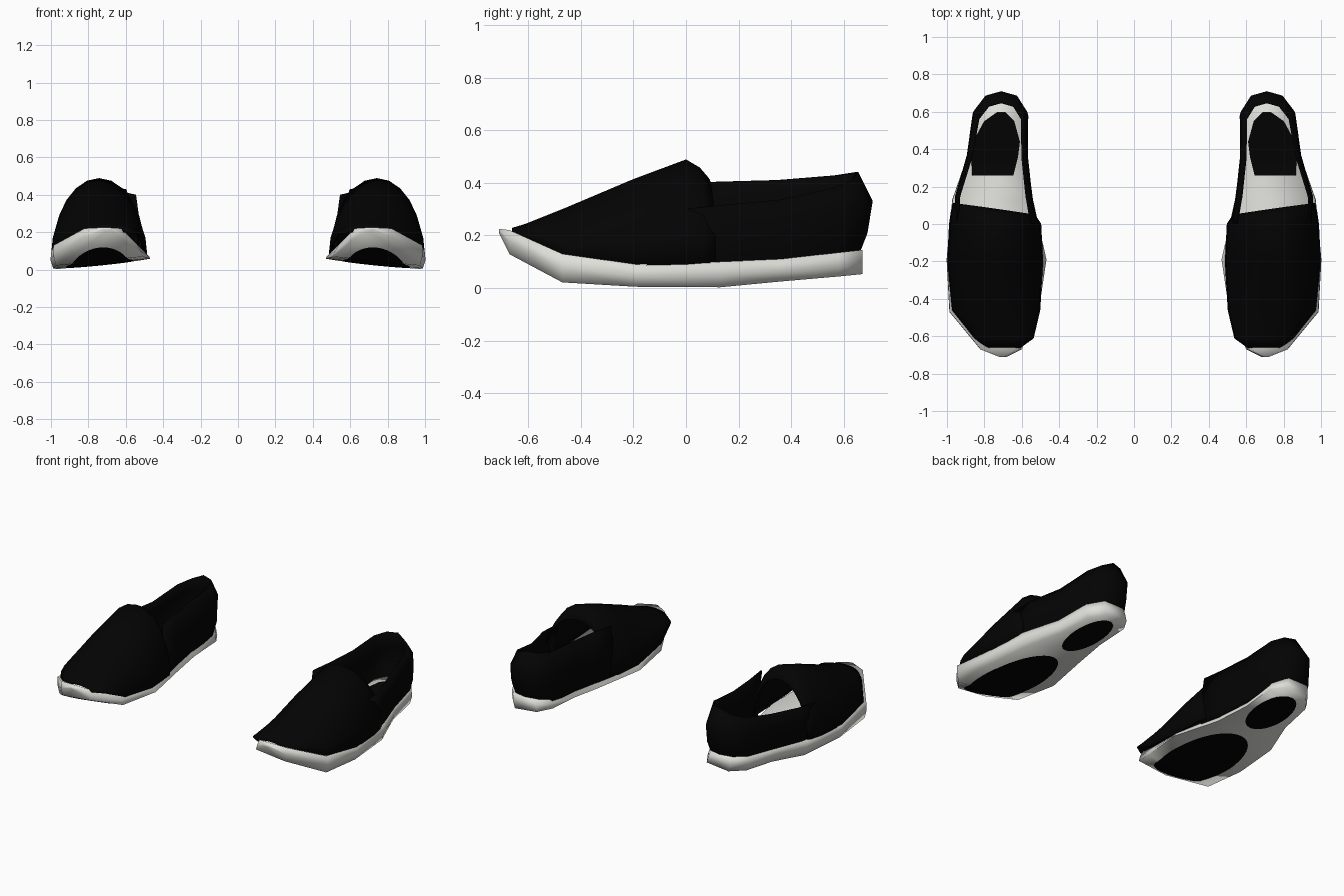
import bpy, bmesh, math

if "Cube" in bpy.data.objects:
    bpy.data.objects.remove(bpy.data.objects["Cube"])


def material(name, colour):
    mat = bpy.data.materials.new(name)
    mat.use_nodes = True
    mat.diffuse_color = colour
    mat.node_tree.nodes["Principled BSDF"].inputs["Base Color"].default_value = colour
    return mat


black = material("black fabric", (0.001, 0.001, 0.001, 1))
white = material("off white rubber", (0.74, 0.74, 0.70, 1))


def interpolate(table, y, column):
    """Read a column of a station table at any y."""
    for a, b in zip(table, table[1:]):
        if y <= b[0]:
            t = max(0, (y - a[0]) / (b[0] - a[0]))
            return a[column] + t * (b[column] - a[column])
    return table[-1][column]


def loft(name, rows, mat, closed=False, thickness=0, face_down=False, smooth=50):
    """Skin rows of points, then mirror the shoe to make the pair."""
    bm = bmesh.new()
    grid = [[bm.verts.new(p) for p in row] for row in rows]
    count = len(rows[0])
    for a, b in zip(grid, grid[1:]):
        for i in range(count if closed else count - 1):
            j = (i + 1) % count
            bm.faces.new((a[i], a[j], b[j], b[i]))
    if closed:
        bm.faces.new(grid[0])
        bm.faces.new(grid[-1])
        bmesh.ops.recalc_face_normals(bm, faces=bm.faces)
    elif not thickness:
        for face in bm.faces:
            face.normal_update()
            if (face.normal.z < 0) != face_down:
                face.normal_flip()
    mesh = bpy.data.meshes.new(name)
    bm.to_mesh(mesh)
    bm.free()
    mesh.materials.append(mat)
    obj = bpy.data.objects.new(name, mesh)
    bpy.context.collection.objects.link(obj)
    if thickness:
        solid = obj.modifiers.new("thickness", 'SOLIDIFY')
        solid.thickness = thickness
        solid.offset = 0
    obj.modifiers.new("pair", 'MIRROR').use_mirror_merge = False
    bpy.ops.object.select_all(action='DESELECT')
    obj.select_set(True)
    bpy.context.view_layer.objects.active = obj
    bpy.ops.object.shade_smooth_by_angle(angle=math.radians(smooth))


# Sole stations: y, outer x, inner x, bottom z, top z
sole = [
    (-0.71, -0.72, -0.68, 0.18, 0.225),
    (-0.67, -0.82, -0.60, 0.11, 0.22),
    (-0.47, -0.985, -0.51, 0.02, 0.13),
    (-0.19, -1.0, -0.468, 0.005, 0.09),
    (0.13, -0.97, -0.54, 0.0, 0.10),
    (0.36, -0.89, -0.57, 0.014, 0.11),
    (0.58, -0.86, -0.565, 0.03, 0.135),
    (0.67, -0.79, -0.62, 0.032, 0.145),
]


def underside(x, y):
    """The tread rises slightly towards the inner side."""
    return interpolate(sole, y, 3) + 0.1 * (x + 1)


sections = []
for y, outer, inner, low, top in sole:
    z_out, z_in = underside(outer, y), underside(inner, y)
    sections.append([
        (outer, y, top),
        (outer - 0.002, y, (top + z_out) / 2),
        (outer + 0.012, y, z_out),
        (inner, y, z_in),
        (inner - 0.01, y, (top + z_in) / 2),
        (inner - 0.025, y, top),
    ])
loft("soles", sections, white, closed=True, smooth=100)

# Vamp: half-elliptical arches from toe to throat (y, outer x, inner x, base z, crown z)
vamp = [
    (-0.66, -0.79, -0.61, 0.20, 0.225),
    (-0.61, -0.85, -0.54, 0.19, 0.24),
    (-0.46, -0.97, -0.505, 0.12, 0.30),
    (-0.20, -0.995, -0.49, 0.085, 0.41),
    (0.0, -0.985, -0.50, 0.09, 0.485),
    (0.05, -0.975, -0.52, 0.095, 0.455),
    (0.08, -0.965, -0.53, 0.095, 0.42),
]
arches = []
for y, outer, inner, base, crown in vamp:
    centre, half = (outer + inner) / 2, (inner - outer) / 2
    skew = 0.4 * max(0, y)
    angles = [math.pi * i / 12 for i in range(13)]
    arches.append([(centre - half * math.cos(a), y + skew * math.cos(a),
                    base + (crown - base) * math.sin(a)) for a in angles])
loft("vamps", arches, black, thickness=0.008)

# Quarters: a wall running round the heel, bulging at mid height
path = [(-0.96, 0), (-0.95, 0.15), (-0.885, 0.36), (-0.85, 0.57), (-0.79, 0.64), (-0.71, 0.66),
        (-0.63, 0.64), (-0.58, 0.57), (-0.575, 0.35), (-0.55, 0.15), (-0.52, 0)]


def wall_ring(scale_front, scale_back, push, z_front, z_back, heel_lift=0):
    ring = []
    for x, y in path:
        t = y / 0.66
        centre = -0.735 + 0.025 * t
        scale = scale_front + (scale_back - scale_front) * t ** 2
        lift = heel_lift * max(0, y - 0.45) / 0.21
        ring.append((centre + (x - centre) * scale, y + push * t ** 2,
                     z_front + (z_back - z_front) * min(1, t * 2) + lift))
    return ring


# The lower edge sits on the sole; the collar is lower on the outer side
welt = [(x, y, interpolate(sole, y, 4) + 0.002) for x, y, z in wall_ring(1, 0.99, 0, 0, 0)]
outer_collar = wall_ring(0.93, 0.84, -0.01, 0.30, 0.335, 0.08)[:5]
inner_collar = wall_ring(0.86, 0.84, -0.01, 0.40, 0.41, 0.03)[5:]
loft("heel_quarters", [
    wall_ring(0.93, 0.93, -0.02, 0.06, 0.09),
    welt,
    wall_ring(1, 1.08, 0.025, 0.15, 0.19, 0.02),
    wall_ring(0.98, 1.02, 0.045, 0.21, 0.26, 0.07),
    outer_collar + inner_collar,
], black, thickness=0.01)

# Dark insole pads in the heel
pad_rows = [(0.26, -0.865, -0.645), (0.36, -0.87, -0.62), (0.44, -0.86, -0.61),
            (0.55, -0.80, -0.64), (0.60, -0.73, -0.69)]
loft("insole_pads", [[(x, y, interpolate(sole, y, 4) + 0.006) for x in (left, right)]
                     for y, left, right in pad_rows], black)


# Oval tread patches that follow the underside
def tread_patch(name, centre_x, centre_y, half_x, half_y):
    rows = []
    for i in range(25):
        a = math.pi * i / 24
        y = centre_y - half_y * math.cos(a)
        width = half_x * max(0.02, math.sin(a))
        rows.append([(x, y, underside(x, y) - 0.005)
                     for x in (centre_x - width, centre_x + width)])
    loft(name, rows, black, face_down=True)


tread_patch("forefoot_treads", -0.74, -0.26, 0.18, 0.38)
tread_patch("heel_treads", -0.715, 0.42, 0.105, 0.20)
